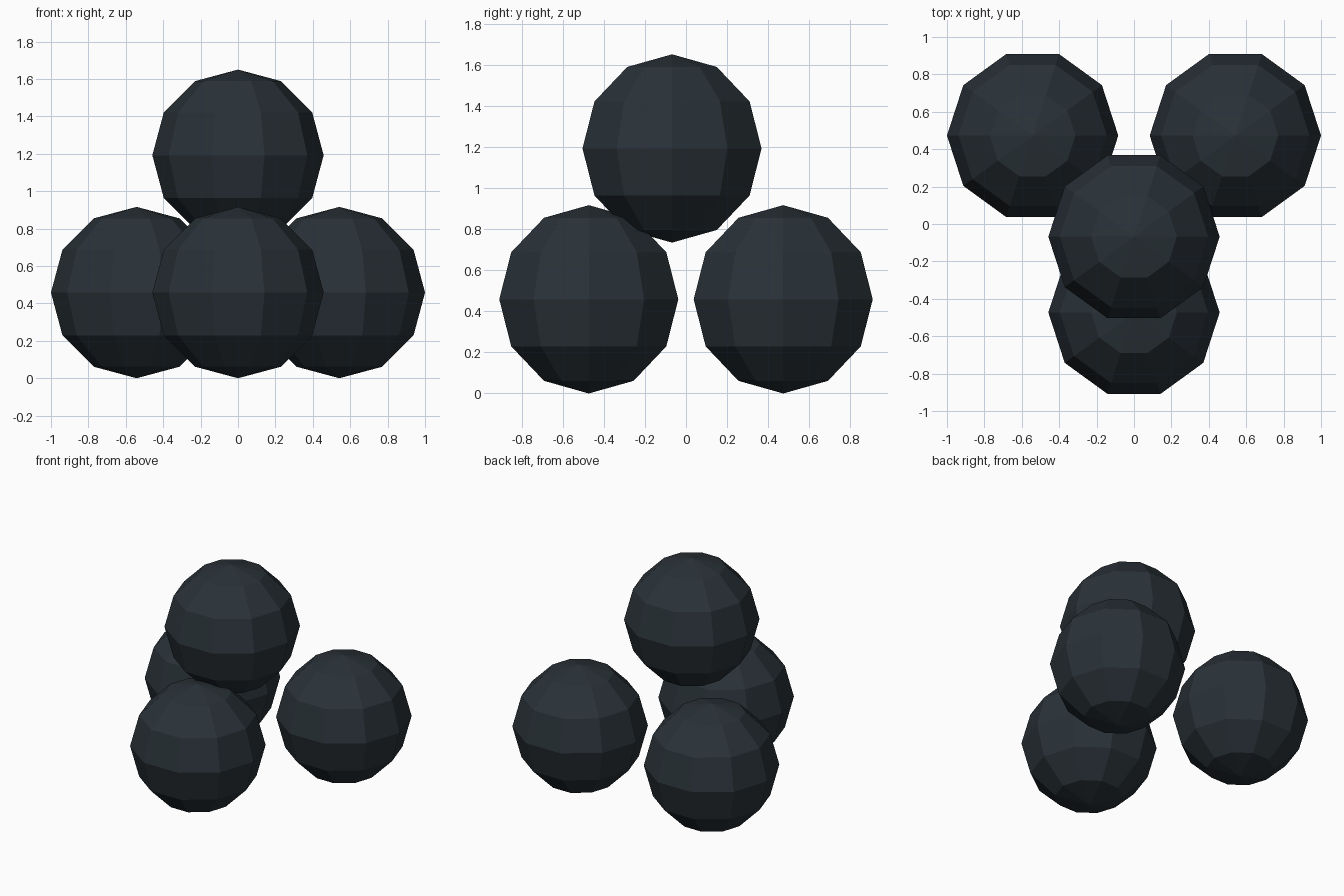
import bpy, bmesh
from math import atan2
from mathutils import Matrix

if "Cube" in bpy.data.objects:
    bpy.data.objects.remove(bpy.data.objects["Cube"])

R = 0.458

mat = bpy.data.materials.new("dark_iron")
mat.diffuse_color = (0.022, 0.031, 0.039, 1)
mat.use_nodes = True
mat.node_tree.nodes["Principled BSDF"].inputs["Base Color"].default_value = mat.diffuse_color


def ball(name, location):
    # Low-poly ball, 10 sides and 6 rings, with a corner on the x axis
    bm = bmesh.new()
    bmesh.ops.create_uvsphere(bm, u_segments=10, v_segments=6, radius=R)
    corner = next(v.co for v in bm.verts if abs(v.co.z) < 1e-4)
    turn = Matrix.Rotation(-atan2(corner.y, corner.x), 3, 'Z')
    bmesh.ops.rotate(bm, verts=bm.verts, cent=(0, 0, 0), matrix=turn)
    mesh = bpy.data.meshes.new(name)
    bm.to_mesh(mesh)
    bm.free()
    mesh.materials.append(mat)
    obj = bpy.data.objects.new(name, mesh)
    obj.location = location
    bpy.context.collection.objects.link(obj)


# Three balls on the ground
ball("front_ball", (0, -0.473, R))
for side, x in (("left", -0.542), ("right", 0.542)):
    ball(f"back_{side}_ball", (x, 0.473, R))

# One ball stacked on top
ball("top_ball", (0, -0.068, 1.192))
